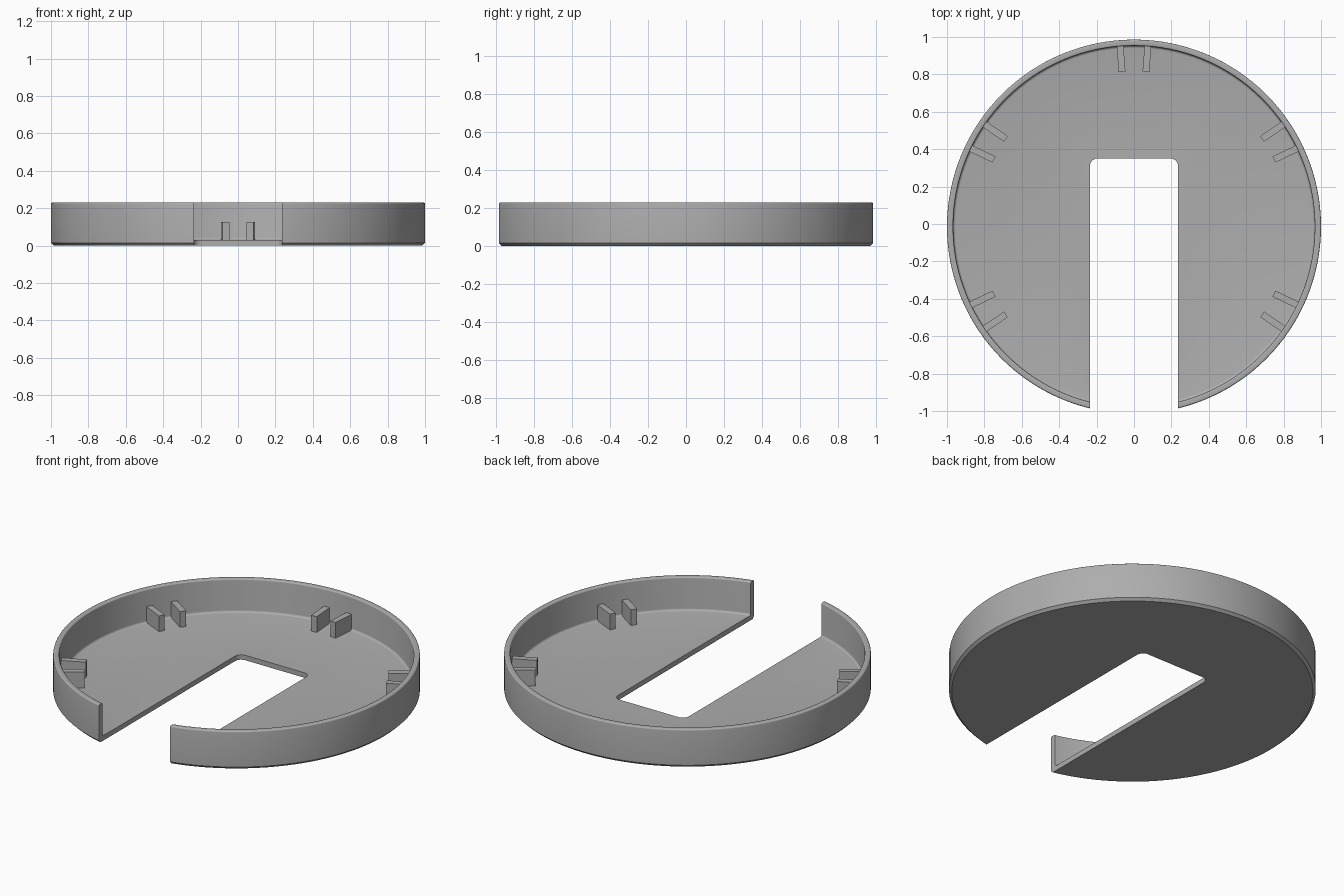
import bpy
import bmesh
from math import radians, sin, cos, pi
from mathutils import Matrix, Vector

if "Cube" in bpy.data.objects:
    bpy.data.objects.remove(bpy.data.objects["Cube"], do_unlink=True)

CENTRE_Y = -0.014
HEIGHT = 0.23
FLOOR = 0.03
INNER = 0.967
SLOT_HALF = 0.236
SLOT_END = 0.35

grey = bpy.data.materials.new("plain grey")
grey.use_nodes = True
grey.diffuse_color = (0.42, 0.42, 0.42, 1)
grey.node_tree.nodes["Principled BSDF"].inputs["Base Color"].default_value = (0.42, 0.42, 0.42, 1)


def make_object(name, bm):
    bmesh.ops.recalc_face_normals(bm, faces=bm.faces[:])
    mesh = bpy.data.meshes.new(name)
    bm.to_mesh(mesh)
    bm.free()
    mesh.materials.append(grey)
    obj = bpy.data.objects.new(name, mesh)
    bpy.context.collection.objects.link(obj)
    return obj


def arc(cx, cz, r, start, end, steps=4):
    """Points on a circular arc, angles in degrees."""
    angles = [radians(start + (end - start) * i / steps) for i in range(steps + 1)]
    return [(cx + r * cos(a), cz + r * sin(a)) for a in angles]


# Tray: round floor and rim wall, turned from one profile
profile = [(0, 0), (0.985, 0), (1, 0.015)]
profile += arc(0.992, HEIGHT - 0.008, 0.008, 0, 90)
profile += arc(INNER + 0.008, HEIGHT - 0.008, 0.008, 90, 180)
profile += arc(INNER - 0.013, FLOOR + 0.013, 0.013, 0, -90)
profile += [(0, FLOOR)]
bm = bmesh.new()
verts = [bm.verts.new((x, 0, z)) for x, z in profile]
edges = [bm.edges.new(pair) for pair in zip(verts, verts[1:])]
bmesh.ops.spin(bm, geom=verts + edges, cent=(0, 0, 0), axis=(0, 0, 1),
               angle=2 * pi, steps=128, use_merge=True)
bmesh.ops.remove_doubles(bm, verts=bm.verts[:], dist=0.0001)
bmesh.ops.translate(bm, verts=bm.verts[:], vec=(0, CENTRE_Y, 0))
tray = make_object("tray", bm)

# Slot cutter: open at the front, rounded corners at the inner end
r = 0.04
outline = [(-SLOT_HALF, -1.2), (SLOT_HALF, -1.2)]
outline += arc(SLOT_HALF - r, SLOT_END - r, r, 0, 90, 6)
outline += arc(r - SLOT_HALF, SLOT_END - r, r, 90, 180, 6)
bm = bmesh.new()
base = bm.faces.new([bm.verts.new((x, y, -0.2)) for x, y in outline])
top = bmesh.ops.extrude_face_region(bm, geom=[base])["geom"]
bmesh.ops.translate(bm, verts=[v for v in top if isinstance(v, bmesh.types.BMVert)], vec=(0, 0, 0.7))
cutter = make_object("slot_cutter", bm)
cutter.hide_render = True

cut = tray.modifiers.new("slot", "BOOLEAN")
cut.operation = "DIFFERENCE"
cut.solver = "EXACT"
cut.object = cutter
bpy.context.view_layer.objects.active = tray
tray.select_set(True)
bpy.ops.object.modifier_apply(modifier=cut.name)
bpy.data.objects.remove(cutter, do_unlink=True)
bpy.ops.object.shade_smooth_by_angle(angle=radians(30))

# Clip ribs: radial pairs against the inside of the wall
RIB_IN, RIB_OUT, RIB_TOP = 0.83, 0.975, 0.125
RIB_BASE = FLOOR - 0.01
for place, angle in (("back", 90), ("back_left", 30), ("front_left", -30),
                     ("back_right", 150), ("front_right", 210)):
    bm = bmesh.new()
    for offset in (-4.4, 4.4):
        size = Matrix.Diagonal((RIB_OUT - RIB_IN, 0.036, RIB_TOP - RIB_BASE, 1))
        move = Matrix.Translation(Vector(((RIB_IN + RIB_OUT) / 2, 0, (RIB_TOP + RIB_BASE) / 2)))
        turn = Matrix.Rotation(radians(angle + offset), 4, "Z")
        shift = Matrix.Translation((0, CENTRE_Y, 0))
        bmesh.ops.create_cube(bm, size=1, matrix=shift @ turn @ move @ size)
    make_object(place + "_rib_pair", bm)
